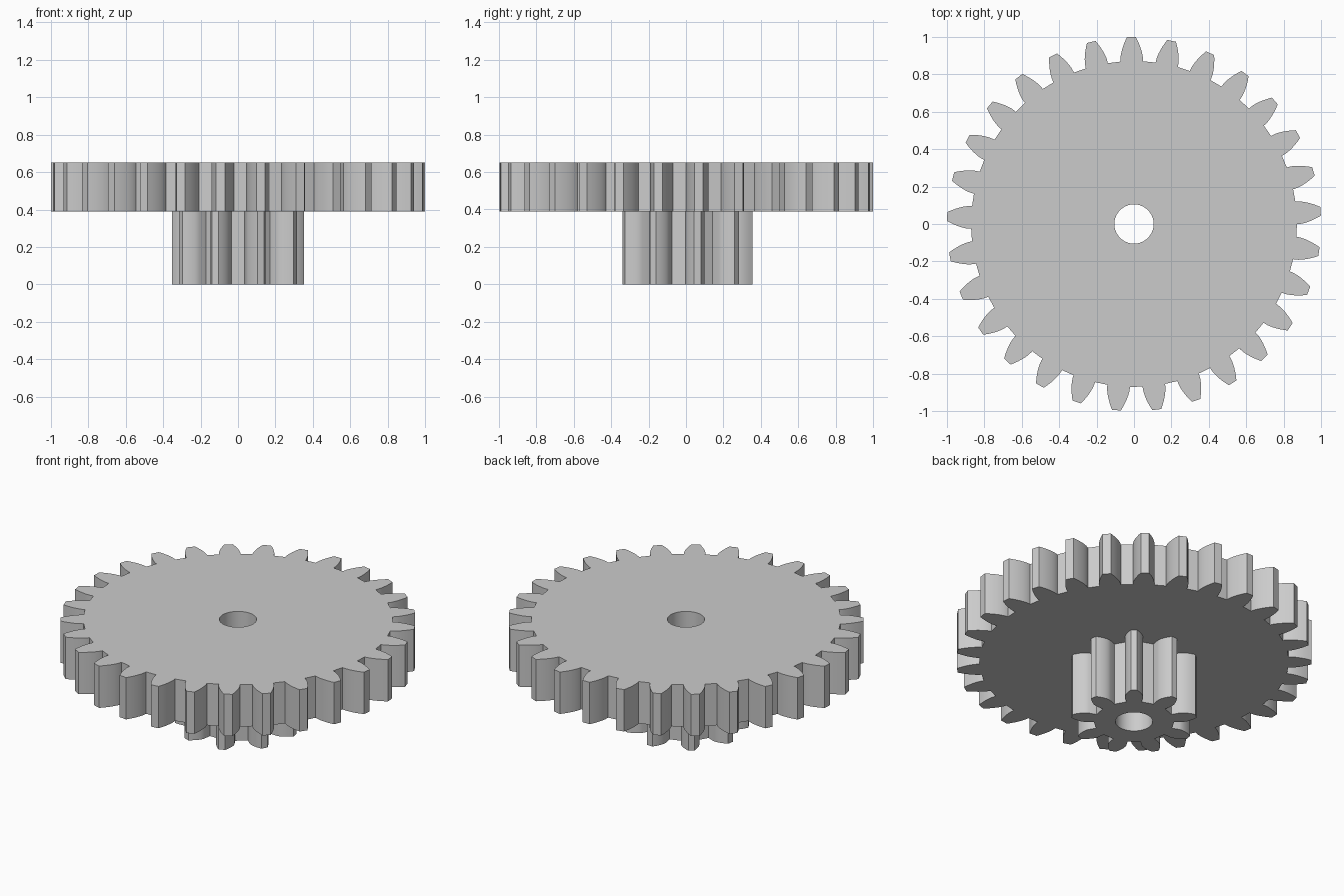
import bpy
import math

cube = bpy.data.objects.get("Cube")
if cube:
    bpy.data.objects.remove(cube, do_unlink=True)

MODULE = 2 / 31
PRESSURE = math.radians(20)
BORE = 0.105

grey = bpy.data.materials.new("plain_grey")
grey.use_nodes = True
colour = (0.6, 0.6, 0.6, 1)
grey.diffuse_color = colour
grey.node_tree.nodes["Principled BSDF"].inputs["Base Color"].default_value = colour


def polar(r, a):
    return (r * math.cos(a), r * math.sin(a))


def involute(a):
    return math.tan(a) - a


def gear_outline(teeth, phase):
    """Involute tooth outline with radial flanks below the base circle."""
    pitch = MODULE * teeth / 2
    base = pitch * math.cos(PRESSURE)
    tip, root = pitch + MODULE, pitch - MODULE
    start = max(base, root)
    steps = 6
    flank = []
    if root < base:
        flank.append((root, math.pi / (2 * teeth) + involute(PRESSURE)))
    for i in range(steps + 1):
        r = start + (tip - start) * i / steps
        half = math.pi / (2 * teeth) + involute(PRESSURE)
        flank.append((r, half - involute(math.acos(min(1, base / r)))))
    points = []
    for k in range(teeth):
        centre = math.radians(phase) + k * math.tau / teeth
        points += [polar(r, centre - h) for r, h in flank]
        points += [polar(r, centre + h) for r, h in reversed(flank)]
    return points


def gear(name, teeth, phase, bottom, top):
    """Filled outline with a bore, extruded between two heights."""
    curve = bpy.data.curves.new(name, "CURVE")
    curve.dimensions = "2D"
    curve.fill_mode = "BOTH"
    curve.extrude = (top - bottom) / 2
    bore = [polar(BORE, i * math.tau / 64) for i in range(64)]
    for points in (gear_outline(teeth, phase), bore):
        spline = curve.splines.new("POLY")
        spline.points.add(len(points) - 1)
        for p, (x, y) in zip(spline.points, points):
            p.co = (x, y, 0, 1)
        spline.use_cyclic_u = True
    obj = bpy.data.objects.new(name, curve)
    bpy.context.collection.objects.link(obj)
    obj.location.z = (top + bottom) / 2
    curve.materials.append(grey)
    bpy.ops.object.select_all(action="DESELECT")
    obj.select_set(True)
    bpy.context.view_layer.objects.active = obj
    bpy.ops.object.convert(target="MESH")
    # Weld caps to walls and make the normals agree
    bpy.ops.object.mode_set(mode="EDIT")
    bpy.ops.mesh.select_all(action="SELECT")
    bpy.ops.mesh.remove_doubles(threshold=0.0001)
    bpy.ops.mesh.normals_make_consistent(inside=False)
    bpy.ops.object.mode_set(mode="OBJECT")
    bpy.ops.object.shade_smooth_by_angle(angle=math.radians(25))


# Large wheel on top, small pinion below
gear("large_gear", 29, 90.8, 0.39, 0.65)
gear("small_gear", 9, 90, 0, 0.39)
